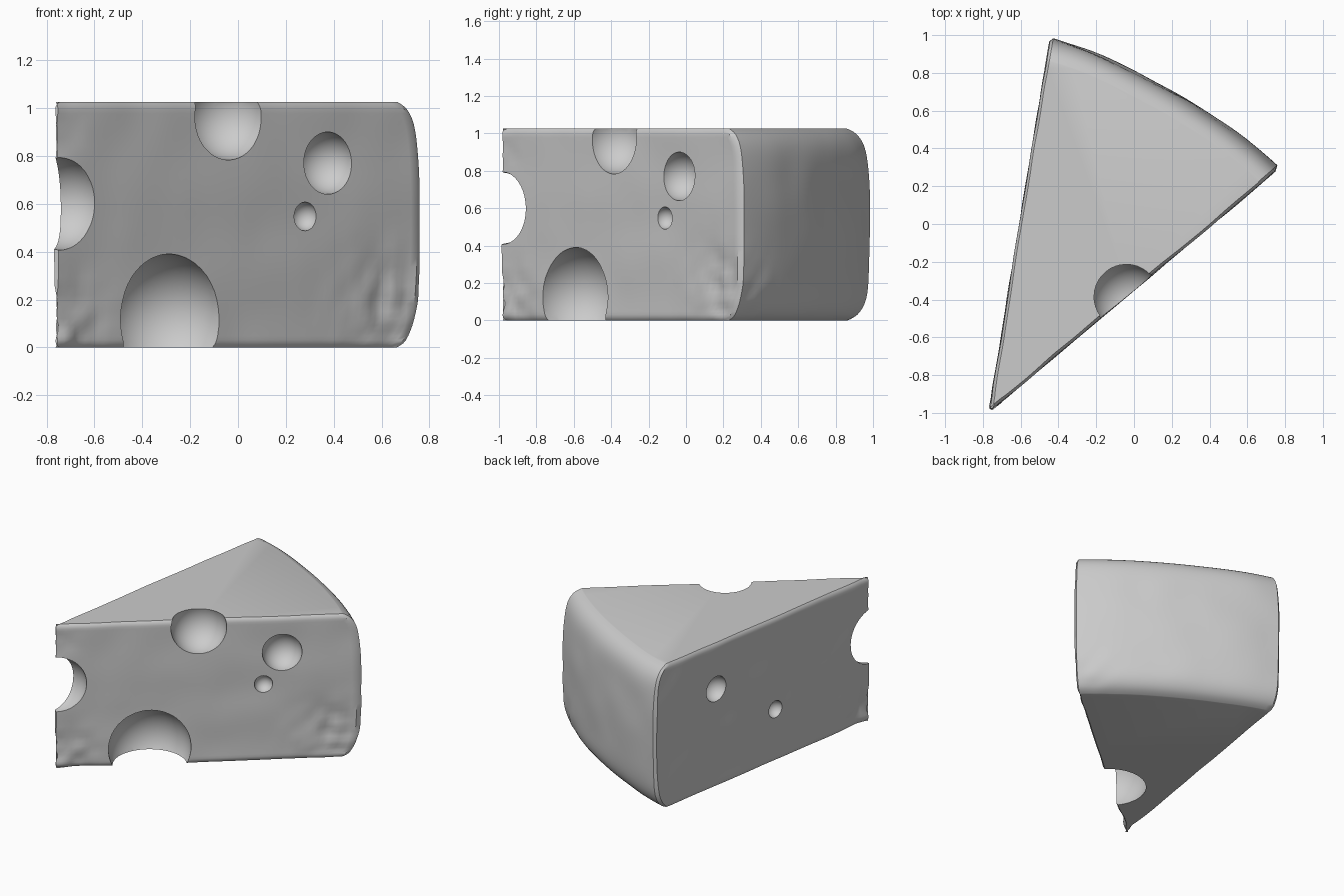
import bpy, bmesh, math
from mathutils import Vector, noise

cube = bpy.data.objects.get("Cube")
if cube:
    bpy.data.objects.remove(cube, do_unlink=True)

# One flat grey for the whole wedge
grey = bpy.data.materials.new("light_grey")
grey.use_nodes = True
colour = (0.6, 0.6, 0.6, 1)
grey.diffuse_color = colour
grey.node_tree.nodes["Principled BSDF"].inputs["Base Color"].default_value = colour

TIP = Vector((-0.77, -1.0, 0))
A0, A1 = math.radians(40.1), math.radians(80.7)
HEIGHT = 1.025
SIDE, ARC, ROWS = 60, 40, 36


def polar(a):
    return Vector((math.cos(a), math.sin(a), 0))


def rind_inset(z):
    """Barrel-shaped rind with rounded top and bottom shoulders."""
    u = abs(z / HEIGHT - 0.5) * 2
    return 0.025 * u ** 2 + 0.085 * u ** 9


def gauss(p, c, width):
    return math.exp(-((p - Vector(c)).length / width) ** 2)


def roughen(p, normal):
    """Gentle waves everywhere, deeper chips at the worn lower corners."""
    n = noise.noise(p * 4) * 0.006
    worn = (gauss(p, (0.62, 0.17, 0.17), 0.2) + gauss(p, (-0.7, -0.95, 0.08), 0.18)
            + 0.5 * gauss(p, (-0.76, -0.98, 0.9), 0.12))
    n -= worn * (0.014 + 0.025 * noise.noise(p * 11))
    edge = min(p.z, HEIGHT - p.z)
    n -= 0.014 * max(0, 1 - edge / 0.03) ** 2
    return p + normal * n


def ring(z):
    """Outline of the wedge at one height: front cut, rind, left cut."""
    up = Vector((0, 0, z))
    inset = rind_inset(z)
    n_front, n_left = polar(A0 - math.pi / 2), polar(A1 + math.pi / 2)
    end = 2.005 - inset
    pts = []
    for i in range(SIDE):
        r = 0.025 + (end - 0.045) * i / (SIDE - 1)
        pts.append(roughen(TIP + polar(A0) * r + up, n_front))
    for i in range(ARC):
        t = (i + 0.5) / ARC
        a = A0 + (A1 - A0) * t
        r = end + 0.012 - 0.055 * math.sin(math.pi * t)
        pts.append(roughen(TIP + polar(a) * r + up, polar(a)))
    for i in reversed(range(SIDE)):
        r = 0.025 + (end - 0.035) * i / (SIDE - 1)
        pts.append(roughen(TIP + polar(A1) * r + up, n_left))
    return pts


# Wedge body from stacked outlines, with rows gathered at the shoulders
bm = bmesh.new()
loops = []
for k in range(ROWS + 1):
    z = HEIGHT * (1 - math.cos(math.pi * k / ROWS)) / 2
    loops.append([bm.verts.new(p) for p in ring(z)])
count = len(loops[0])
for low, high in zip(loops, loops[1:]):
    for i in range(count):
        j = (i + 1) % count
        bm.faces.new((low[i], low[j], high[j], high[i]))
bm.faces.new(loops[-1])
bm.faces.new(list(reversed(loops[0])))
bmesh.ops.recalc_face_normals(bm, faces=bm.faces)
mesh = bpy.data.meshes.new("cheese_wedge")
bm.to_mesh(mesh)
bm.free()
mesh.materials.append(grey)
wedge = bpy.data.objects.new("cheese_wedge", mesh)
bpy.context.collection.objects.link(wedge)


def on_front(x):
    return x, -1.0 + (x + 0.77) * math.tan(A0)


def on_left(y):
    return -0.77 + (y + 1.0) / math.tan(A1), y


# Round holes: centre on a cut face, height, radius
holes = [
    (on_front(-0.04), 0.965, 0.182),
    (on_front(-0.285), 0.12, 0.27),
    (on_front(0.375), 0.77, 0.13),
    (on_front(0.282), 0.547, 0.06),
    ((-0.73, -1.0), 0.6, 0.195),
    (on_left(0.425), 0.70, 0.09),
    (on_left(-0.12), 0.37, 0.06),
]
bpy.context.view_layer.objects.active = wedge
for (x, y), z, radius in holes:
    bpy.ops.mesh.primitive_uv_sphere_add(segments=40, ring_count=24, radius=radius,
                                         location=(x, y, z), rotation=(0.3, 0.2, 0.1))
    cutter = bpy.context.object
    cutter.name = "hole_cutter"
    cutter.hide_render = True
    cutter.data.materials.append(grey)
    bpy.context.view_layer.objects.active = wedge
    cut = wedge.modifiers.new("hole", 'BOOLEAN')
    cut.operation = 'DIFFERENCE'
    cut.solver = 'EXACT'
    cut.object = cutter
    bpy.ops.object.modifier_apply(modifier=cut.name)
    bpy.data.objects.remove(cutter, do_unlink=True)

# Smooth shading with crisp hole rims and cut edges
bpy.ops.object.select_all(action='DESELECT')
wedge.select_set(True)
bpy.context.view_layer.objects.active = wedge
bpy.ops.object.shade_smooth_by_angle(angle=math.radians(35))
